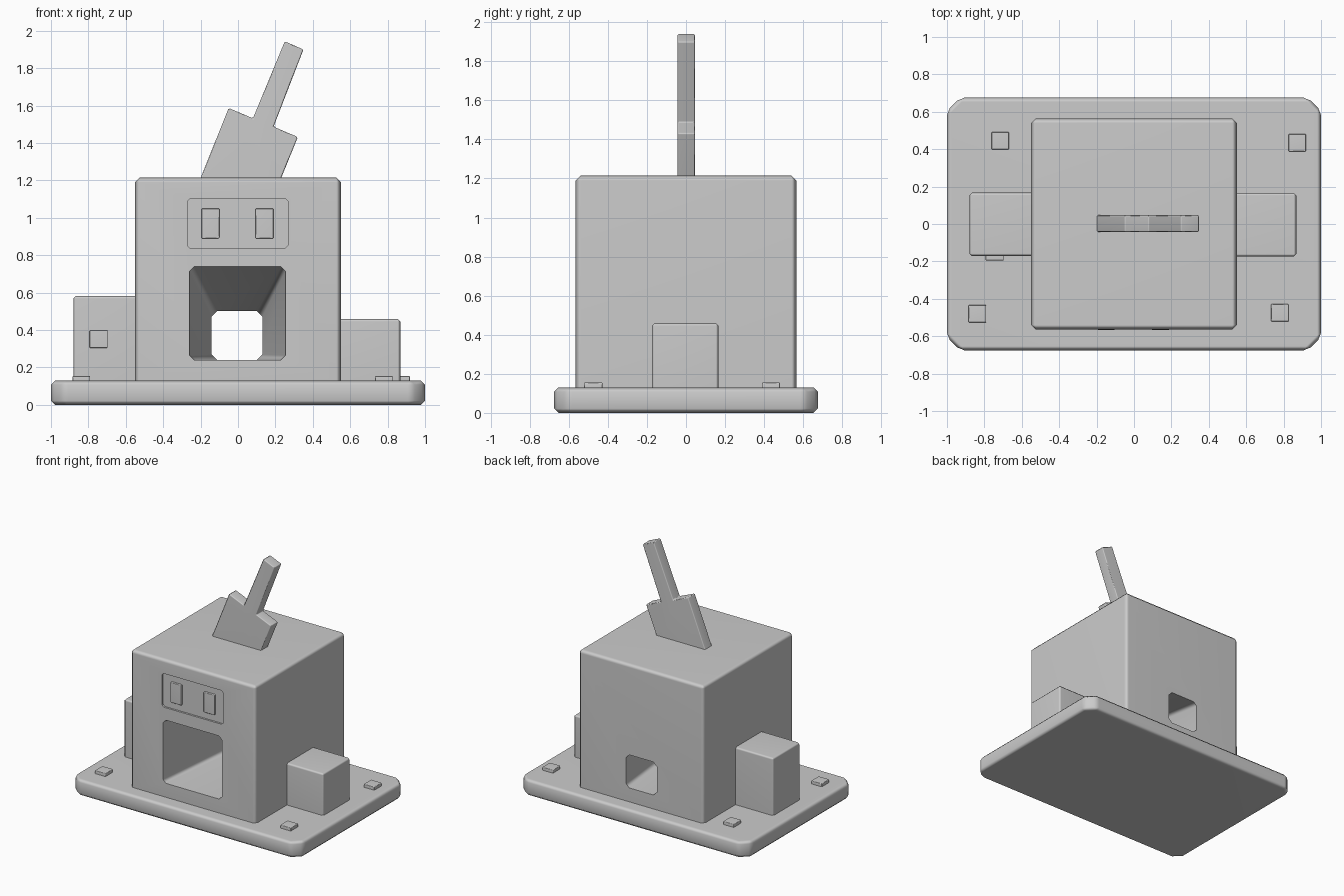
import bpy, bmesh, math

if "Cube" in bpy.data.objects:
    bpy.data.objects.remove(bpy.data.objects["Cube"])

grey = bpy.data.materials.new("plain grey")
grey.diffuse_color = (0.6, 0.6, 0.6, 1)
grey.use_nodes = True
grey.node_tree.nodes["Principled BSDF"].inputs["Base Color"].default_value = grey.diffuse_color


def loft(name, loop_a, loop_b, bevel=0.0):
    """Solid between two matching point loops, with optionally chamfered edges."""
    bm = bmesh.new()
    a = [bm.verts.new(p) for p in loop_a]
    b = [bm.verts.new(p) for p in loop_b]
    n = len(a)
    bm.faces.new(a)
    bm.faces.new(b[::-1])
    for i in range(n):
        j = (i + 1) % n
        bm.faces.new((a[j], a[i], b[i], b[j]))
    bmesh.ops.recalc_face_normals(bm, faces=bm.faces)
    if bevel:
        bmesh.ops.bevel(bm, geom=list(bm.edges), offset=bevel, segments=1,
                        profile=0.5, affect='EDGES', clamp_overlap=True)
    bmesh.ops.recalc_face_normals(bm, faces=bm.faces)
    me = bpy.data.meshes.new(name)
    bm.to_mesh(me)
    bm.free()
    me.materials.append(grey)
    ob = bpy.data.objects.new(name, me)
    bpy.context.collection.objects.link(ob)
    return ob


def cut_rect(u0, u1, v0, v1, c):
    """Rectangle with cut corners."""
    return [(u0 + c, v0), (u1 - c, v0), (u1, v0 + c), (u1, v1 - c),
            (u1 - c, v1), (u0 + c, v1), (u0, v1 - c), (u0, v0 + c)]


def box(name, x0, x1, y0, y1, z0, z1, bevel=0.0):
    plan = [(x0, y0), (x1, y0), (x1, y1), (x0, y1)]
    return loft(name, [(x, y, z0) for x, y in plan],
                [(x, y, z1) for x, y in plan], bevel)


def activate(ob):
    bpy.ops.object.select_all(action='DESELECT')
    ob.select_set(True)
    bpy.context.view_layer.objects.active = ob


def carve(ob, cutter):
    activate(ob)
    m = ob.modifiers.new("cut", 'BOOLEAN')
    m.operation = 'DIFFERENCE'
    m.solver = 'EXACT'
    m.object = cutter
    bpy.ops.object.modifier_apply(modifier=m.name)
    bpy.data.objects.remove(cutter, do_unlink=True)


def finish(ob):
    activate(ob)
    bpy.ops.object.shade_smooth_by_angle(angle=math.radians(50))
    m = ob.modifiers.new("even shading", 'WEIGHTED_NORMAL')
    m.keep_sharp = True


# base slab with cut corners
plan = cut_rect(-1, 1, -0.675, 0.675, 0.07)
loft("base", [(x, y, 0) for x, y in plan], [(x, y, 0.13) for x, y in plan], 0.022)

# main body with tapering tunnel and shallow front recess
body = box("body", -0.55, 0.55, -0.565, 0.565, 0.1, 1.215, 0.025)
mouth = cut_rect(-0.26, 0.255, 0.24, 0.74, 0.025)
outlet = cut_rect(-0.14, 0.13, 0.24, 0.50, 0.03)
carve(body, loft("tunnel_cutter", [(x, -0.57, z) for x, z in mouth],
                 [(x, 0.57, z) for x, z in outlet]))
panel = cut_rect(-0.27, 0.267, 0.837, 1.103, 0.015)
carve(body, loft("panel_cutter", [(x, -0.6, z) for x, z in panel],
                 [(x, -0.55, z) for x, z in panel]))

# two blocks in the front panel
for side, x in (("left", -0.148), ("right", 0.142)):
    box(side + "_window", x - 0.048, x + 0.048, -0.566, -0.53, 0.89, 1.05, 0.004)

# side boxes and the button on the left one
box("left_box", -0.88, -0.5, -0.172, 0.168, 0.1, 0.583, 0.014)
box("right_box", 0.5, 0.868, -0.175, 0.167, 0.1, 0.46, 0.014)
box("box_button", -0.793, -0.697, -0.195, -0.15, 0.305, 0.398, 0.003)

# small studs on the base
for i, (x, y) in enumerate([(-0.715, 0.445), (0.873, 0.435),
                            (-0.837, -0.48), (0.78, -0.475)], 1):
    box("stud_%d" % i, x - 0.047, x + 0.047, y - 0.047, y + 0.047, 0.11, 0.155, 0.004)

# flat leaning chimney with a stepped outline
outline = [(-0.245, 1.1), (0.185, 1.1), (0.32, 1.432), (0.19, 1.487), (0.35, 1.90),
           (0.25, 1.943), (0.08, 1.532), (-0.05, 1.587)]
loft("chimney", [(x, -0.043, z) for x, z in outline],
     [(x, 0.047, z) for x, z in outline], 0.007)

for ob in list(bpy.context.collection.objects):
    finish(ob)
